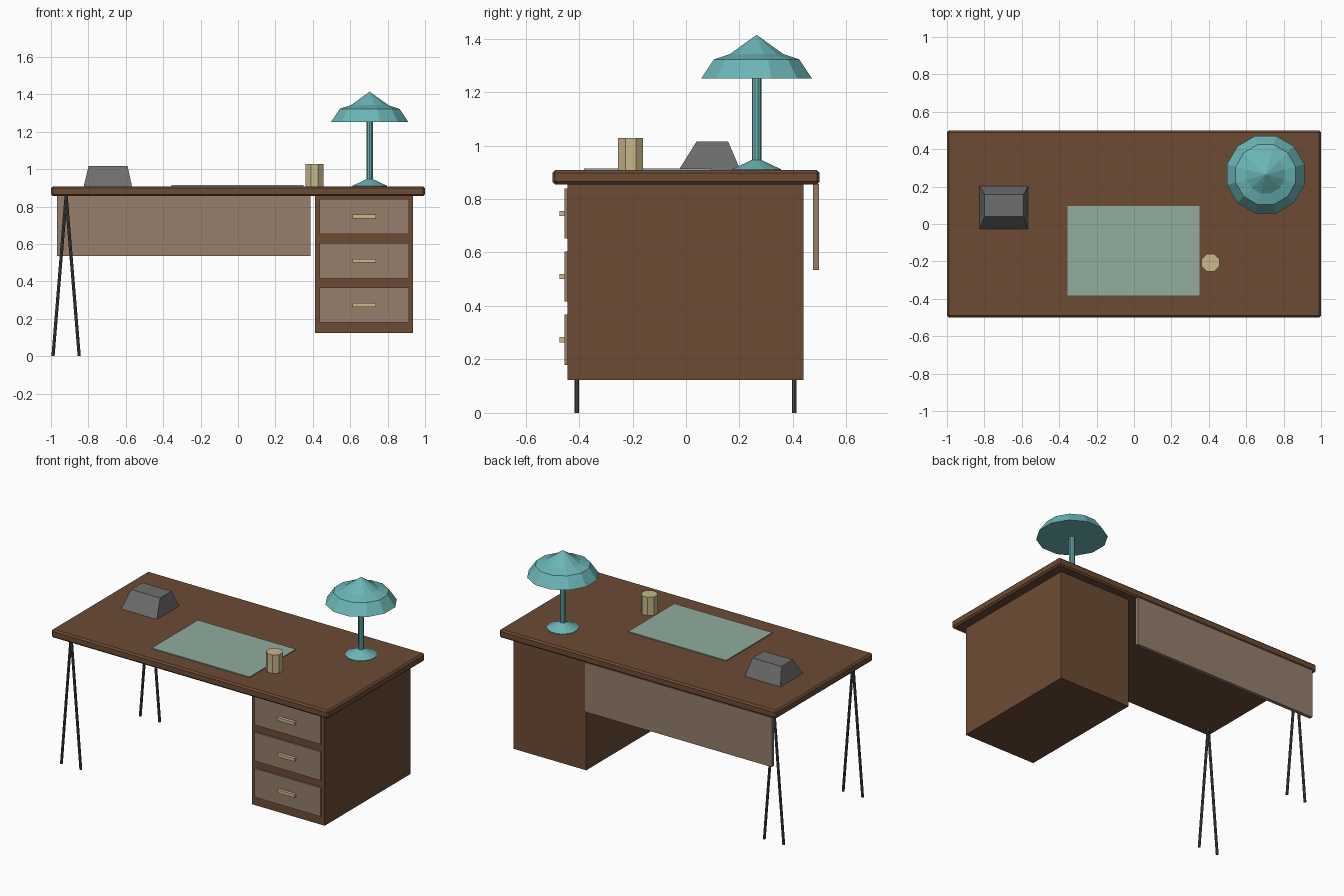
import bpy, bmesh, math
from mathutils import Vector

if "Cube" in bpy.data.objects:
    bpy.data.objects.remove(bpy.data.objects["Cube"])


def material(name, r, g, b):
    m = bpy.data.materials.new(name)
    lin = [((c / 255 + 0.055) / 1.055) ** 2.4 for c in (r, g, b)]
    m.diffuse_color = (*lin, 1)
    m.use_nodes = True
    m.node_tree.nodes["Principled BSDF"].inputs["Base Color"].default_value = m.diffuse_color
    return m


WOOD = material("dark wood", 108, 75, 52)
PANEL = material("pale wood", 150, 126, 107)
TEAL = material("teal", 108, 182, 182)
TAN = material("tan", 200, 184, 138)
GREY = material("grey", 110, 110, 110)
DARK = material("dark metal", 78, 78, 80)
GREEN = material("pale green", 146, 172, 158)


def finish(name, bm, mat):
    bmesh.ops.recalc_face_normals(bm, faces=bm.faces)
    me = bpy.data.meshes.new(name)
    bm.to_mesh(me)
    bm.free()
    me.materials.append(mat)
    ob = bpy.data.objects.new(name, me)
    bpy.context.collection.objects.link(ob)
    return ob


def box(name, x, y, z, mat, top=None, bevel=0):
    """Box from (min, max) ranges; top gives other x and y ranges for the upper face."""
    bm = bmesh.new()
    bmesh.ops.create_cube(bm, size=1)
    for v in bm.verts:
        xr, yr = top if top and v.co.z > 0 else (x, y)
        v.co = (xr[v.co.x > 0], yr[v.co.y > 0], z[v.co.z > 0])
    if bevel:
        bmesh.ops.bevel(bm, geom=bm.edges[:], offset=bevel, segments=1, affect='EDGES')
    return finish(name, bm, mat)


def lathe(name, profile, cx, cy, sides, mat):
    """Closed turned shape from (radius, z) points, flats facing the axes."""
    bm = bmesh.new()
    rings = []
    for r, z in profile:
        if r == 0:
            rings.append([bm.verts.new((cx, cy, z))] * sides)
            continue
        rad = r / math.cos(math.pi / sides)
        angles = [2 * math.pi * (i + 0.5) / sides for i in range(sides)]
        rings.append([bm.verts.new((cx + rad * math.cos(a), cy + rad * math.sin(a), z))
                      for a in angles])
    for lo, hi in zip(rings, rings[1:]):
        for i in range(sides):
            j = (i + 1) % sides
            bm.faces.new(list(dict.fromkeys((lo[i], lo[j], hi[j], hi[i]))))
    for ring in (rings[0], rings[-1]):
        if ring[0] is not ring[1]:
            bm.faces.new(ring)
    return finish(name, bm, mat)


def rod(name, a, b, radius, mat):
    """Round bar with level ends between two points."""
    bm = bmesh.new()
    bmesh.ops.create_cone(bm, cap_ends=True, segments=8, radius1=radius, radius2=radius, depth=1)
    a, b = Vector(a), Vector(b)
    for v in bm.verts:
        end = b if v.co.z > 0 else a
        v.co = (end.x + v.co.x, end.y + v.co.y, end.z)
    return finish(name, bm, mat)


TOP = 0.908

# Desk body
box("desk_top", (-1, 1), (-0.5, 0.5), (0.855, TOP), WOOD, bevel=0.01)
box("drawer_cabinet", (0.412, 0.936), (-0.443, 0.44), (0.123, 0.857), WOOD)
box("back_panel", (-0.968, 0.387), (0.475, 0.498), (0.535, 0.857), PANEL)

# Drawers with bar handles
for i in range(3):
    zc = 0.746 - 0.236 * i
    box(f"drawer_front_{i + 1}", (0.437, 0.914), (-0.454, -0.442), (zc - 0.094, zc + 0.094), PANEL)
    box(f"drawer_handle_{i + 1}", (0.613, 0.738), (-0.474, -0.453), (zc - 0.01, zc + 0.01), TAN)

# Splayed metal legs
for row, y in (("front", -0.408), ("back", 0.405)):
    for side, x in (("outer", -0.989), ("inner", -0.849)):
        rod(f"{row}_{side}_leg", (x, y, 0), (-0.919, y, 0.857), 0.0085, DARK)

# Lamp
LX, LY = 0.704, 0.264
lathe("lamp_base", [(0.092, TOP), (0.092, TOP + 0.003), (0.018, 0.946)], LX, LY, 12, TEAL)
lathe("lamp_pole", [(0.017, 0.93), (0.017, 1.26)], LX, LY, 10, TEAL)
lathe("lamp_shade", [(0.207, 1.251), (0.16, 1.322), (0.1, 1.342), (0, 1.414)], LX, LY, 12, TEAL)

# Things on the desk
box("desk_mat", (-0.356, 0.351), (-0.381, 0.095), (TOP - 0.002, TOP + 0.006), GREEN)
lathe("pencil_cup", [(0.047, TOP - 0.001), (0.047, 1.028)], 0.409, -0.207, 8, TAN)
box("desk_box", (-0.825, -0.567), (-0.028, 0.204), (TOP - 0.001, 1.016), GREY,
    top=((-0.799, -0.59), (0.04, 0.157)))
